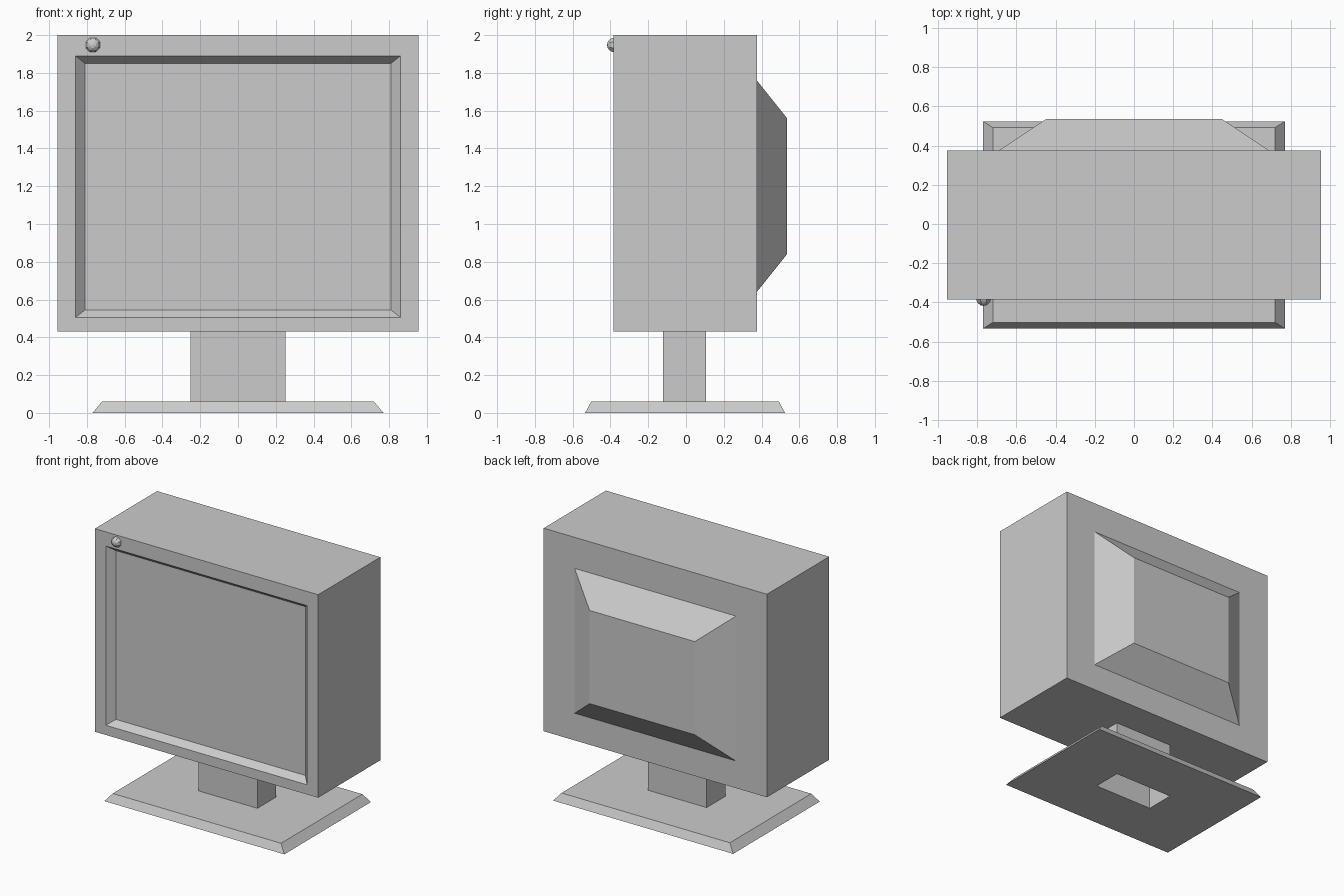
import bpy
import bmesh
from math import pi
from mathutils import Matrix

if "Cube" in bpy.data.objects:
    bpy.data.objects.remove(bpy.data.objects["Cube"], do_unlink=True)

grey = bpy.data.materials.new("light_grey_plastic")
grey.use_nodes = True
grey.diffuse_color = (0.6, 0.6, 0.6, 1)
grey.node_tree.nodes["Principled BSDF"].inputs["Base Color"].default_value = grey.diffuse_color


def finish(name, bm):
    mesh = bpy.data.meshes.new(name)
    bm.to_mesh(mesh)
    bm.free()
    mesh.materials.append(grey)
    obj = bpy.data.objects.new(name, mesh)
    bpy.context.collection.objects.link(obj)


def loft(name, loops, start=True, end=True):
    """Join rings of equal point count, optionally capping either end."""
    bm = bmesh.new()
    rings = [[bm.verts.new(p) for p in loop] for loop in loops]
    n = len(rings[0])
    for a, b in zip(rings, rings[1:]):
        for i in range(n):
            j = (i + 1) % n
            bm.faces.new((a[i], a[j], b[j], b[i]))
    if start:
        bm.faces.new(rings[0][::-1])
    if end:
        bm.faces.new(rings[-1])
    finish(name, bm)


def upright(half_x, z0, z1, y):
    return [(-half_x, y, z0), (-half_x, y, z1), (half_x, y, z1), (half_x, y, z0)]


def level(half_x, y0, y1, z):
    return [(-half_x, y0, z), (half_x, y0, z), (half_x, y1, z), (-half_x, y1, z)]


FRONT, BACK = -0.385, 0.375

# Case: rear wall, outer box, front rim and sunken screen in one skin
loft("monitor_case", [
    upright(0.955, 0.43, 2.0, BACK),
    upright(0.955, 0.43, 2.0, FRONT),
    upright(0.86, 0.505, 1.89, FRONT),
    upright(0.81, 0.545, 1.85, FRONT + 0.05),
][::1])

# Tapered rear housing
loft("rear_housing", [
    upright(0.45, 0.84, 1.56, 0.535),
    upright(0.69, 0.64, 1.76, BACK),
], end=False)

# Hollow neck, passing through the base
neck = (0.252, -0.122, 0.107)
loft("neck", [level(*neck, 0.0), level(*neck, 0.43)], start=False, end=False)

# Bevelled base with a slot under the neck
loft("base", [
    level(*neck, 0.0),
    level(0.77, -0.534, 0.524, 0.0),
    level(0.72, -0.502, 0.492, 0.06),
    level(*neck, 0.06),
], start=False, end=False)

# Faceted power button
bm = bmesh.new()
bmesh.ops.create_uvsphere(bm, u_segments=8, v_segments=8, radius=0.043)
bmesh.ops.transform(
    bm, verts=bm.verts,
    matrix=Matrix.Translation((-0.768, -0.375, 1.948)) @ Matrix.Rotation(pi / 2, 4, "X")
    @ Matrix.Rotation(pi / 8, 4, "Z"))
finish("power_button", bm)
